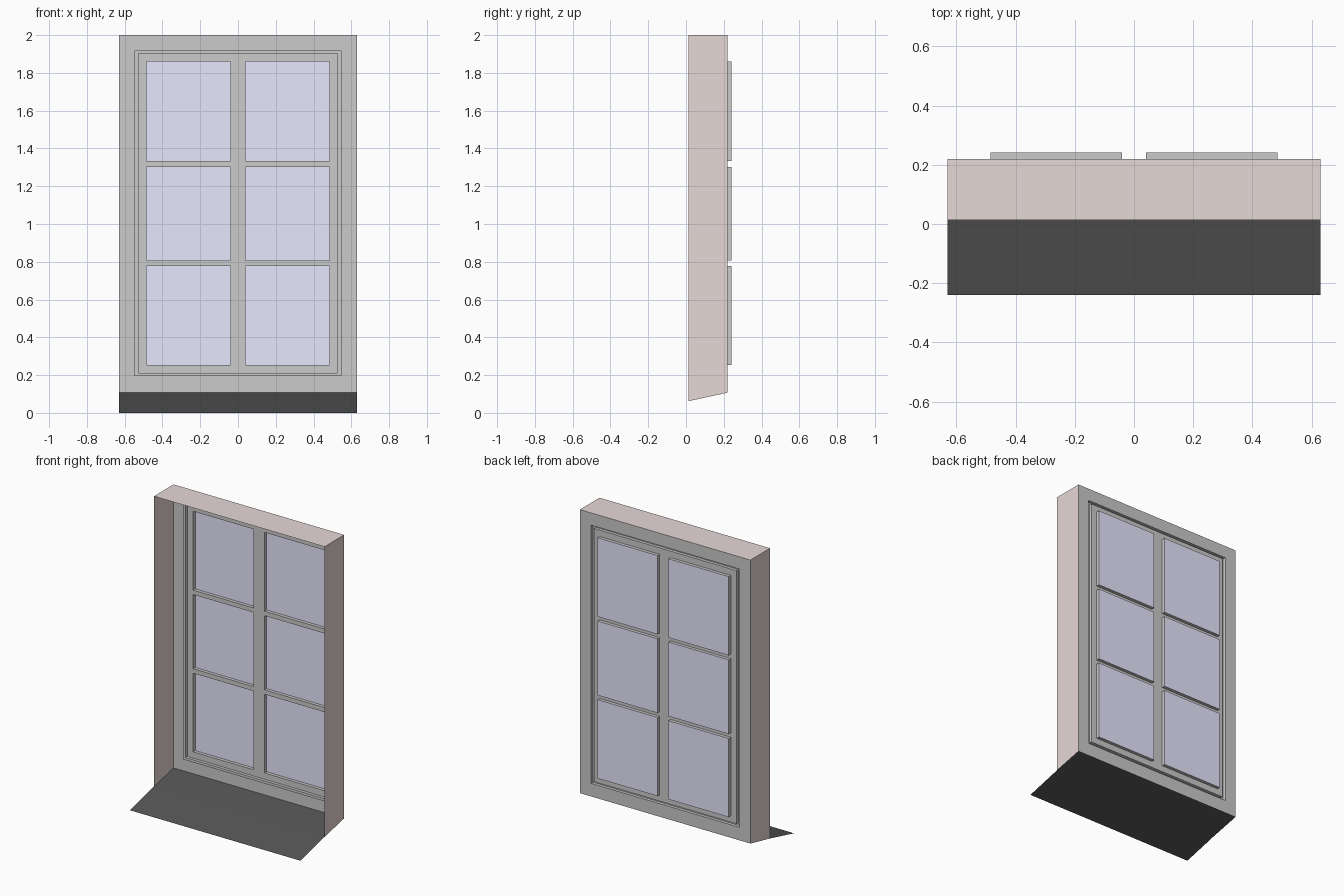
import bpy

if "Cube" in bpy.data.objects:
    bpy.data.objects.remove(bpy.data.objects["Cube"])

FRAME_Y, GLASS_Y, REVEAL_Y, BEAD_Y = 0.22, 0.242, 0.013, 0.20


def mat(name, rgb):
    m = bpy.data.materials.new(name)
    m.diffuse_color = (*rgb, 1)
    m.use_nodes = True
    m.node_tree.nodes["Principled BSDF"].inputs["Base Color"].default_value = m.diffuse_color
    return m


def make(name, verts, faces, material=None):
    me = bpy.data.meshes.new(name)
    me.from_pydata(verts, [], faces)
    ob = bpy.data.objects.new(name, me)
    bpy.context.collection.objects.link(ob)
    if material:
        me.materials.append(material)
    return ob


def rect(x0, x1, z0, z1, y):
    return [(x0, y, z0), (x1, y, z0), (x1, y, z1), (x0, y, z1)]


def rings(name, loops, sides=(0, 1, 2, 3), material=None):
    """Join a series of rectangular loops with quads on the chosen sides."""
    verts = [v for loop in loops for v in loop]
    faces = [(4*k + i, 4*k + (i+1) % 4, 4*k + 4 + (i+1) % 4, 4*k + 4 + i)
             for k in range(len(loops) - 1) for i in sides]
    return make(name, verts, faces, material)


glass = mat("glass_blue", (0.8, 0.8, 1.0))
plaster = mat("reveal_pink", (0.8, 0.69, 0.68))
slate = mat("sill_dark", (0.09, 0.09, 0.09))

W, SILL_Z, MID_Z = 0.63, 0.107, 0.062

# sloping sill sheet
profile = [(-0.24, 0.0), (REVEAL_Y, MID_Z), (FRAME_Y, SILL_Z)]
make("sill", [(x, y, z) for y, z in profile for x in (-W, W)],
     [(0, 1, 3, 2), (2, 3, 5, 4)], slate)

# wall reveal: two jambs and a head, open at the sill
rings("reveal", [rect(-W, W, MID_Z, 2, REVEAL_Y),
                 rect(-W, W, SILL_Z, 2, FRAME_Y)], (1, 2, 3), plaster)

# outer frame with the raised bead around the sash
bead_out = (-0.548, 0.548, 0.194, 1.918)
bead_in = (-0.527, 0.527, 0.211, 1.902)
rings("frame", [rect(-W, W, SILL_Z, 2, FRAME_Y),
                rect(*bead_out, FRAME_Y), rect(*bead_out, BEAD_Y),
                rect(*bead_in, BEAD_Y), rect(*bead_in, FRAME_Y)])

# sash lattice: every odd/odd cell is a pane opening
xs = [-0.527, -0.485, -0.041, 0.041, 0.485, 0.527]
zs = [0.211, 0.253, 0.778, 0.808, 1.303, 1.333, 1.859, 1.902]
nx = len(xs)
cells = []
for j in range(len(zs) - 1):
    for i in range(nx - 1):
        if i % 2 and j % 2:
            # recess behind the sash, closed by a pane
            r = (xs[i], xs[i+1], zs[j], zs[j+1])
            rings("pane_recess", [rect(*r, FRAME_Y), rect(*r, GLASS_Y)])
            make("pane", rect(*r, GLASS_Y), [(0, 1, 2, 3)], glass)
        else:
            a = j * nx + i
            cells.append((a, a + 1, a + nx + 1, a + nx))
make("sash", [(x, FRAME_Y, z) for z in zs for x in xs], cells)
